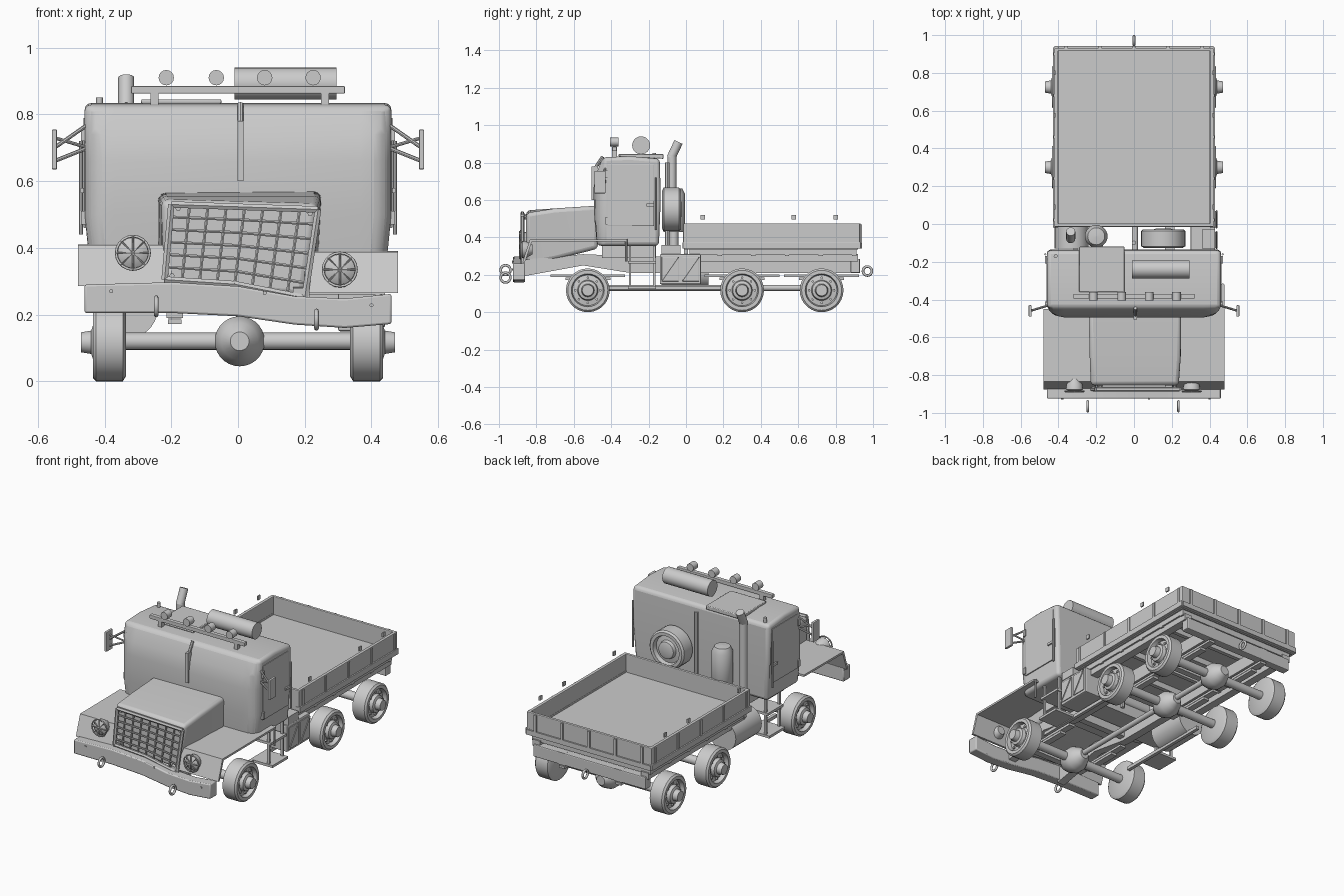
import bpy, bmesh, math
from mathutils import Vector

GREY = bpy.data.materials.new("plain_grey")
GREY.diffuse_color = (0.6, 0.6, 0.6, 1)


def finish(name, bm, bevel=0, segs=2, smooth=True):
    bmesh.ops.recalc_face_normals(bm, faces=bm.faces)
    me = bpy.data.meshes.new(name)
    bm.to_mesh(me)
    bm.free()
    me.materials.append(GREY)
    ob = bpy.data.objects.new(name, me)
    bpy.context.collection.objects.link(ob)
    if bevel:
        m = ob.modifiers.new("bevel", 'BEVEL')
        m.width, m.segments, m.limit_method = bevel, segs, 'ANGLE'
    if smooth:
        bpy.ops.object.select_all(action='DESELECT')
        ob.select_set(True)
        bpy.context.view_layer.objects.active = ob
        bpy.ops.object.shade_smooth_by_angle(angle=math.radians(35))
    return ob


def loft(name, rings, bevel=0, segs=2, smooth=True):
    """Skin between equal rings of points, with end caps."""
    bm = bmesh.new()
    rs = [[bm.verts.new(p) for p in r] for r in rings]
    n = len(rs[0])
    for a, b in zip(rs, rs[1:]):
        for i in range(n):
            j = (i + 1) % n
            bm.faces.new((a[i], a[j], b[j], b[i]))
    bm.faces.new(rs[0])
    bm.faces.new(rs[-1])
    return finish(name, bm, bevel, segs, smooth)


def box(name, x, y, z, bevel=0):
    ring = lambda h: [(x[0], y[0], h), (x[1], y[0], h), (x[1], y[1], h), (x[0], y[1], h)]
    return loft(name, [ring(z[0]), ring(z[1])], bevel, smooth=False)


def prism(name, prof, x0, x1, bevel=0, segs=2):
    return loft(name, [[(x, y, z) for y, z in prof] for x in (x0, x1)], bevel, segs)


def lathe(name, prof, origin, axis, n=28):
    """Revolve (radius, height) pairs around an axis."""
    q = Vector(axis).to_track_quat('Z', 'Y')
    o = Vector(origin)
    return loft(name, [[o + q @ Vector((max(r, 0.001) * math.cos(2 * math.pi * i / n),
                                        max(r, 0.001) * math.sin(2 * math.pi * i / n), h))
                        for i in range(n)] for r, h in prof])


def rod(name, a, b, r, n=16):
    d = Vector(b) - Vector(a)
    return lathe(name, [(r, 0), (r, d.length)], a, d, n)


def ring(name, loc, R, r, rot):
    bpy.ops.mesh.primitive_torus_add(major_radius=R, minor_radius=r, location=loc, rotation=rot,
                                     major_segments=20, minor_segments=8)
    ob = bpy.context.object
    ob.name = name
    ob.data.materials.append(GREY)
    bpy.ops.object.shade_smooth()


WHEEL = [(0, 0), (0.1, 0), (0.117, 0.01), (0.117, 0.09), (0.107, 0.1), (0.088, 0.1), (0.082, 0.075),
         (0.055, 0.08), (0.05, 0.1), (0.035, 0.105), (0.03, 0.135), (0, 0.135)]
DIFF = [(0.028, -0.09), (0.055, -0.06), (0.075, -0.02), (0.075, 0.02), (0.055, 0.06), (0.028, 0.09)]

# wheels, axles, differentials and leaf springs
for y in (-0.525, 0.3, 0.725):
    rod("axle", (-0.35, y, 0.12), (0.35, y, 0.12), 0.026)
    lathe("differential", DIFF, (0.005, y, 0.12), (0, -1, 0))
    for s in (-1, 1):
        lathe("wheel", WHEEL, (0.335 * s, y, 0.117), (s, 0, 0))
        for i in range(8):
            a = i * math.pi / 4
            c = (0.41 * s, y + 0.067 * math.cos(a), 0.117 + 0.067 * math.sin(a))
            rod("wheel_nut", c, (c[0] + 0.012 * s, c[1], c[2]), 0.007, 6)
        for k, l in enumerate((0.12, 0.2)):
            box("leaf_spring", sorted((0.17 * s, 0.21 * s)), (y - l, y + l),
                (0.172 + 0.016 * k, 0.186 + 0.016 * k))
rod("drive_shaft", (0.005, -0.5, 0.13), (0.005, 0.72, 0.13), 0.016)

# chassis rails and cross members
for s in (-1, 1):
    prism("chassis_rail", [(-0.88, 0.19), (-0.55, 0.25), (-0.3, 0.21), (0.93, 0.21), (0.93, 0.285),
                           (-0.3, 0.3), (-0.55, 0.31), (-0.88, 0.28)], 0.165 * s, 0.215 * s)
    box("bed_rail", sorted((0.34 * s, 0.39 * s)), (-0.01, 0.92), (0.27, 0.31))
for y in (-0.75, -0.3, 0.1, 0.5):
    box("cross_member", (-0.17, 0.17), (y - 0.02, y + 0.02), (0.23, 0.28))
box("rear_beam", (-0.38, 0.38), (0.88, 0.93), (0.21, 0.285), 0.006)
ring("rear_tow_ring", (0, 0.97, 0.22), 0.024, 0.007, (0, math.pi / 2, 0))

# cargo bed
box("bed_floor", (-0.41, 0.41), (-0.01, 0.92), (0.335, 0.365))
for y in (0.0, 0.18, 0.36, 0.54, 0.72, 0.9):
    box("bed_joist", (-0.4, 0.4), (y - 0.012, y + 0.012), (0.3, 0.338))
for s in (-1, 1):
    box("bed_side", sorted((0.402 * s, 0.422 * s)), (-0.015, 0.93), (0.34, 0.475), 0.004)
    box("bed_sill", sorted((0.385 * s, 0.4 * s)), (0.02, 0.9), (0.305, 0.338))
    box("bed_lower_band", sorted((0.4 * s, 0.43 * s)), (-0.018, 0.935), (0.34, 0.375), 0.003)
    for y in (0.09, 0.575, 0.8):
        box("bed_marker", sorted((0.416 * s, 0.424 * s)), (y - 0.012, y + 0.012), (0.495, 0.52))
    for y in (0.02, 0.24, 0.46, 0.68, 0.9):
        box("bed_rib", sorted((0.42 * s, 0.427 * s)), (y - 0.008, y + 0.008), (0.34, 0.47))
for y in (-0.015, 0.915):
    box("bed_end", (-0.42, 0.42), (y, y + 0.018), (0.34, 0.475), 0.004)
box("tailgate_lower_band", (-0.42, 0.42), (0.93, 0.942), (0.34, 0.37))
for x in (-0.36, -0.18, 0, 0.18, 0.36):
    box("tailgate_rib", (x - 0.008, x + 0.008), (0.93, 0.942), (0.34, 0.47))

# cab with a rounded front, narrowing a little at the bottom
CAB = [(-0.475, 0.355), (-0.49, 0.5), (-0.495, 0.66), (-0.48, 0.74), (-0.445, 0.828), (-0.3, 0.834),
       (-0.14, 0.82), (-0.135, 0.6), (-0.145, 0.355)]
loft("cab", [[(math.copysign(f * (0.46 if z > 0.45 else 0.445), x), max(y, lim), z) for y, z in CAB]
             for x, f, lim in ((-1, 1, -0.445), (-1, 0.93, -0.482), (-1, 0.8, -0.5),
                               (1, 0.8, -0.5), (1, 0.93, -0.482), (1, 1, -0.445))], 0.02, 3)
box("windscreen_divider", (-0.002, 0.016), (-0.505, -0.47), (0.6, 0.78))
rod("divider_top", (0.007, -0.492, 0.76), (0.007, -0.445, 0.832), 0.009, 8)
prism("roof_hatch", [(-0.36, 0.832), (-0.36, 0.845), (-0.12, 0.845), (-0.12, 0.82)], -0.29, -0.05, 0.004)
for s in (-1, 1):
    box("door_panel", sorted((0.455 * s, 0.463 * s)), (-0.42, -0.17), (0.46, 0.79), 0.003)
    box("door_handle", sorted((0.455 * s, 0.472 * s)), (-0.21, -0.17), (0.565, 0.58))
    for z in (0.47, 0.72):
        box("door_hinge", sorted((0.455 * s, 0.47 * s)), (-0.43, -0.41), (z, z + 0.04))
    rod("grab_bar", (0.47 * s, -0.16, 0.44), (0.47 * s, -0.16, 0.72), 0.006, 8)
    # mirrors on triangular arms
    x = 0.55 * s
    box("mirror", sorted((x - 0.008, x + 0.008)), (-0.49, -0.43), (0.635, 0.755), 0.004)
    for z, t in ((0.77, 0.7), (0.7, 0.66)):
        rod("mirror_arm", (0.45 * s, -0.43, z), (x, -0.46, t), 0.006, 8)
    rod("mirror_brace", (0.45 * s, -0.43, 0.7), (x, -0.46, 0.73), 0.005, 8)

# roof light bar and roof tank
box("light_bar", (-0.32, 0.32), (-0.395, -0.37), (0.862, 0.885), 0.003)
for x in (-0.25, 0.26):
    box("light_bar_foot", (x - 0.012, x + 0.012), (-0.395, -0.37), (0.82, 0.87))
for x in (-0.215, -0.065, 0.08, 0.225):
    rod("roof_lamp", (x, -0.405, 0.91), (x, -0.36, 0.91), 0.023)
rod("roof_tank", (-0.01, -0.24, 0.892), (0.295, -0.24, 0.892), 0.048, 24)
rod("roof_beacon", (-0.415, -0.17, 0.8), (-0.415, -0.17, 0.85), 0.01)

# hood tapering to the front
HOOD = [[(-0.22, -0.855, 0.29), (0.2, -0.855, 0.25), (0.24, -0.855, 0.53), (-0.23, -0.855, 0.545)],
        [(-0.23, -0.7, 0.3), (0.22, -0.7, 0.28), (0.25, -0.7, 0.555), (-0.235, -0.7, 0.555)],
        [(-0.24, -0.47, 0.34), (0.24, -0.47, 0.34), (0.25, -0.47, 0.57), (-0.24, -0.47, 0.565)]]
loft("hood", HOOD, 0.022, 3)


def grille_pt(u, v):
    x = (-0.22 + 0.42 * u) * (1 - v) + (-0.2 + 0.44 * u) * v
    return (x, -0.875, (0.305 - 0.055 * u * u) * (1 - v) + (0.53 - 0.015 * u) * v)


# grille lattice and frame
for i in range(9):
    rod("grille_bar", grille_pt(i / 8, 0), grille_pt(i / 8, 1), 0.011 if i in (0, 8) else 0.005, 6)
for j in range(7):
    for a, b in ((0, 0.5), (0.5, 1)):
        rod("grille_slat", grille_pt(a, j / 6), grille_pt(b, j / 6), 0.011 if j in (0, 6) else 0.005, 6)
for u in (0.05, 0.95):
    for v in (0.05, 0.95):
        p = Vector(grille_pt(u, v))
        rod("grille_mount", p, p + Vector((0, 0.04, 0)), 0.008, 6)

# fenders: an open thin sheet turned down at the front
for s, drop in ((-1, 0), (1, 0.02)):
    back = -0.32 if s > 0 else -0.45
    xs = (0.2 * s, 0.48 * s)
    prism("fender_top", [(-0.835, 0.408 - drop), (back, 0.41 - drop), (back, 0.398 - drop), (-0.835, 0.396 - drop)], *xs)
    prism("fender_front", [(-0.875, 0.285 - drop), (-0.835, 0.408 - drop), (-0.822, 0.402 - drop),
                           (-0.862, 0.285 - drop)], *xs)
    # headlights behind a round cage
    hx, hz = (-0.315, 0.385) if s < 0 else (0.305, 0.335)
    lathe("headlight", [(0.025, 0), (0.042, 0.03), (0.046, 0.055), (0.03, 0.065), (0, 0.07)],
          (hx, -0.82, hz), (0, -1, 0), 16)
    ring("headlight_cage", (hx, -0.885, hz), 0.05, 0.004, (math.pi / 2, 0, 0))
    for k in range(4):
        a = k * math.pi / 4
        d = Vector((math.cos(a), 0, math.sin(a))) * 0.05
        c = Vector((hx, -0.89, hz))
        rod("cage_bar", c - d, c + d, 0.003, 6)
    # tow hooks
    tx, tz = (-0.245, 0.225) if s < 0 else (0.235, 0.185)
    ring("tow_hook", (tx, -0.965, tz), 0.026, 0.007, (0, math.pi / 2, 0))
rod("fender_rear_post", (0.47, -0.32, 0.27), (0.47, -0.32, 0.39), 0.006, 8)

# dented front bumper
BUMP = [(-0.46, 0.205, 0.29), (-0.2, 0.205, 0.297), (0, 0.195, 0.285), (0.17, 0.17, 0.255),
        (0.32, 0.16, 0.248), (0.46, 0.172, 0.262)]
loft("bumper", [[(x, -0.925, a), (x, -0.925, b), (x, -0.86, b), (x, -0.86, a)] for x, a, b in BUMP], 0.006)
for x, a, b in BUMP[::2]:
    rod("bumper_bolt", (x + 0.08, -0.93, b - 0.02), (x + 0.08, -0.92, b - 0.02), 0.006, 8)

# exhaust stack, air cleaner and spare wheel behind the cab
rod("exhaust_stack", (-0.335, -0.075, 0.27), (-0.335, -0.075, 0.84), 0.024)
rod("exhaust_tip", (-0.335, -0.08, 0.825), (-0.335, -0.04, 0.91), 0.024)
lathe("air_cleaner", [(0.055, 0), (0.06, 0.01), (0.06, 0.2), (0.045, 0.23), (0, 0.235)],
      (-0.2, -0.065, 0.43), (0, 0, 1))
rod("air_cleaner_stand", (-0.2, -0.065, 0.28), (-0.2, -0.065, 0.44), 0.025)
lathe("spare_wheel", WHEEL[:-2] + [(0, 0.105)], (0.155, -0.128, 0.55), (0, 1, 0))
rod("spare_post", (0.0, -0.1, 0.28), (0.0, -0.1, 0.8), 0.012, 8)

# side equipment: toolbox, step frame and fuel tank
box("toolbox", (0.3, 0.43), (-0.14, 0.08), (0.15, 0.31), 0.006)
for y in (-0.13, -0.02):
    box("toolbox_lid", (0.43, 0.436), (y, y + 0.09), (0.165, 0.295), 0.002)
    rod("toolbox_brace", (0.437, y, 0.165), (0.437, y + 0.09, 0.295), 0.004, 6)
box("ladder_rack", (0.36, 0.43), (-0.13, -0.03), (0.31, 0.36))
rod("fuel_tank", (-0.33, -0.13, 0.22), (-0.33, 0.12, 0.22), 0.09, 28)
for s in (-1, 1):
    box("step", sorted((0.32 * s, 0.45 * s)), (-0.31, -0.16), (0.125, 0.14))
    for y in (-0.3, -0.17):
        box("step_post", sorted((0.41 * s, 0.425 * s)), (y - 0.006, y + 0.006), (0.13, 0.38))
    box("step_upper", sorted((0.2 * s, 0.44 * s)), (-0.31, -0.16), (0.26, 0.275))
    box("running_tube", sorted((0.3 * s, 0.32 * s)), (-0.42, 0.2), (0.12, 0.14))
box("cab_floor_mount", (-0.3, 0.3), (-0.45, -0.16), (0.29, 0.36))
